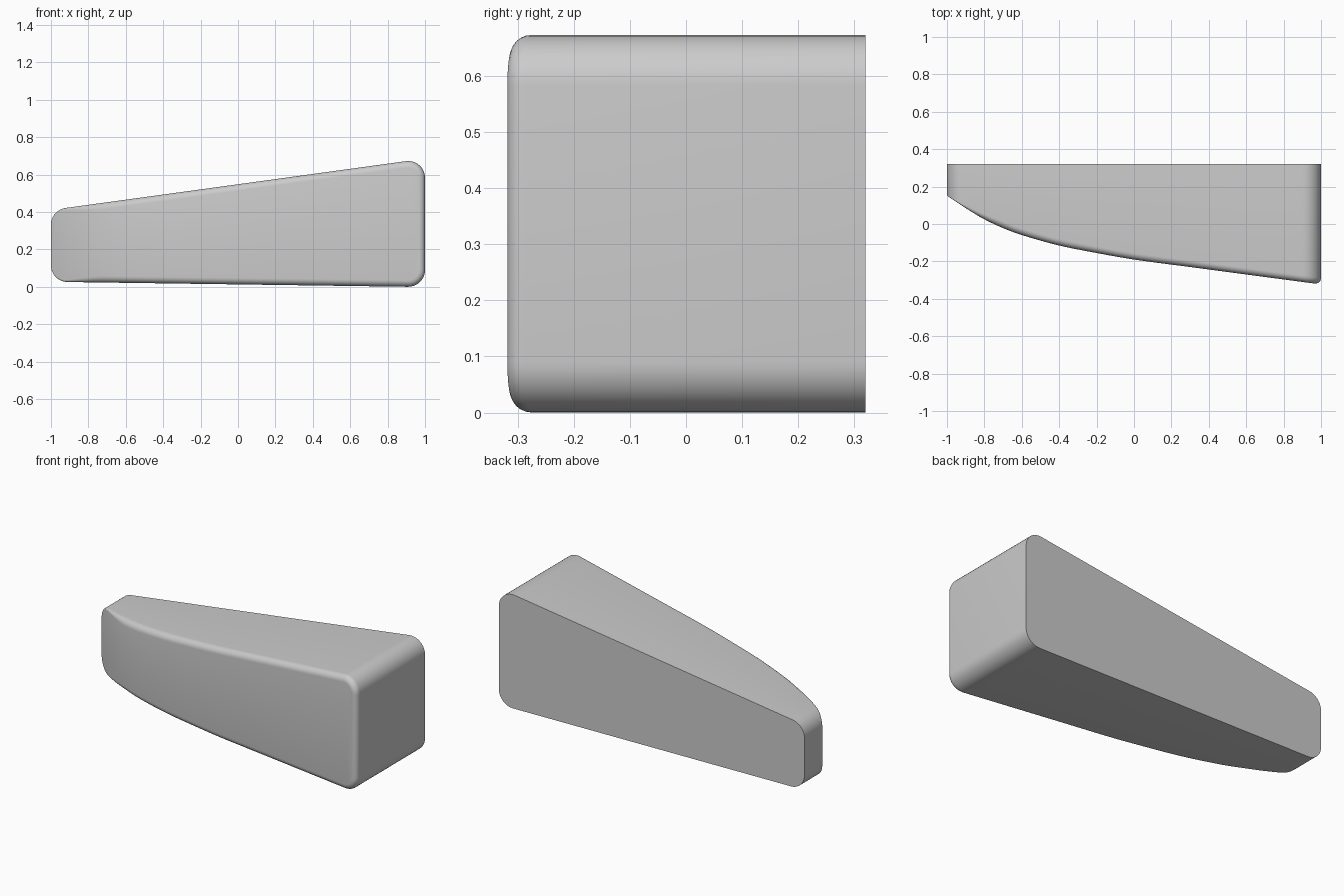
import bpy, bmesh, math

if "Cube" in bpy.data.objects:
    bpy.data.objects.remove(bpy.data.objects["Cube"])

BACK = 0.32      # flat rear face
CORNER = 0.09    # corner radius of the side profile
FILLET = 0.035   # rounding of the front edge
CX = 0.91        # corner arc centres in x

# curved front face, as y over x
FRONT = [(-1.0, 0.152), (-0.9, 0.085), (-0.8, 0.025), (-0.7, -0.022),
         (-0.6, -0.059), (-0.4, -0.115), (-0.2, -0.155), (0.0, -0.19),
         (0.3, -0.23), (0.6, -0.27), (1.0, -0.323)]


def slope(i):
    a, b = FRONT[max(i - 1, 0)], FRONT[min(i + 1, len(FRONT) - 1)]
    return (b[1] - a[1]) / (b[0] - a[0])


def front_y(x):
    i = 0
    while i < len(FRONT) - 2 and x > FRONT[i + 1][0]:
        i += 1
    (x0, y0), (x1, y1) = FRONT[i], FRONT[i + 1]
    h = x1 - x0
    t = min(max((x - x0) / h, 0), 1)
    return ((2*t**3 - 3*t*t + 1) * y0 + (t**3 - 2*t*t + t) * h * slope(i)
            + (3*t*t - 2*t**3) * y1 + (t**3 - t*t) * h * slope(i + 1))


def half_outline(base, grade, side, steps=10, spans=40):
    """Left-to-right points and outward normals of the top or bottom edge."""
    tilt = math.atan(grade) * side
    mid = math.pi / 2 + tilt

    def arc(cx, a0, a1):
        cz = base + grade * cx - side * CORNER / math.cos(tilt)
        out = []
        for k in range(steps + 1):
            a = a0 + (a1 - a0) * k / steps
            n = (math.cos(a), side * math.sin(a))
            out.append((cx + CORNER * n[0], cz + CORNER * n[1], *n))
        return out

    left, right = arc(-CX, math.pi, mid), arc(CX, mid, 0)
    a, b = left[-1], right[0]
    straight = [tuple(p + (q - p) * k / spans for p, q in zip(a, b))
                for k in range(1, spans)]
    return left + straight + right


top = half_outline(0.5485, 0.1375, 1)
bottom = half_outline(0.0130, -0.0140, -1)
outline = top + bottom[::-1]
half, total = len(top), len(outline)

bm = bmesh.new()

# rear ring, then rings that roll over the front fillet
rings = [[bm.verts.new((x, BACK, z)) for x, z, nx, nz in outline]]
for k in range(7):
    a = math.pi / 2 * k / 6
    ring = []
    for x, z, nx, nz in outline:
        r = FILLET * min(max((x + 1) / 0.25, 0.12), 1)   # fillet fades to the thin end
        d = r * (1 - math.cos(a))
        px, pz = x - nx * d, z - nz * d
        ring.append(bm.verts.new((px, front_y(px) + r * (1 - math.sin(a)), pz)))
    rings.append(ring)

# walls and fillet
for r0, r1 in zip(rings, rings[1:]):
    for i in range(total):
        j = (i + 1) % total
        bm.faces.new((r0[i], r0[j], r1[j], r1[i]))

# rear cap and curved front cap made of vertical strips
bm.faces.new(rings[0])
tip = rings[-1]
for i in range(half - 1):
    bm.faces.new((tip[i], tip[i + 1], tip[total - 2 - i], tip[total - 1 - i]))

bmesh.ops.recalc_face_normals(bm, faces=bm.faces)
mesh = bpy.data.meshes.new("wedge_body")
bm.to_mesh(mesh)
bm.free()
body = bpy.data.objects.new("wedge_body", mesh)
bpy.context.collection.objects.link(body)
bpy.context.view_layer.objects.active = body
body.select_set(True)
bpy.ops.object.shade_smooth_by_angle(angle=math.radians(30))
